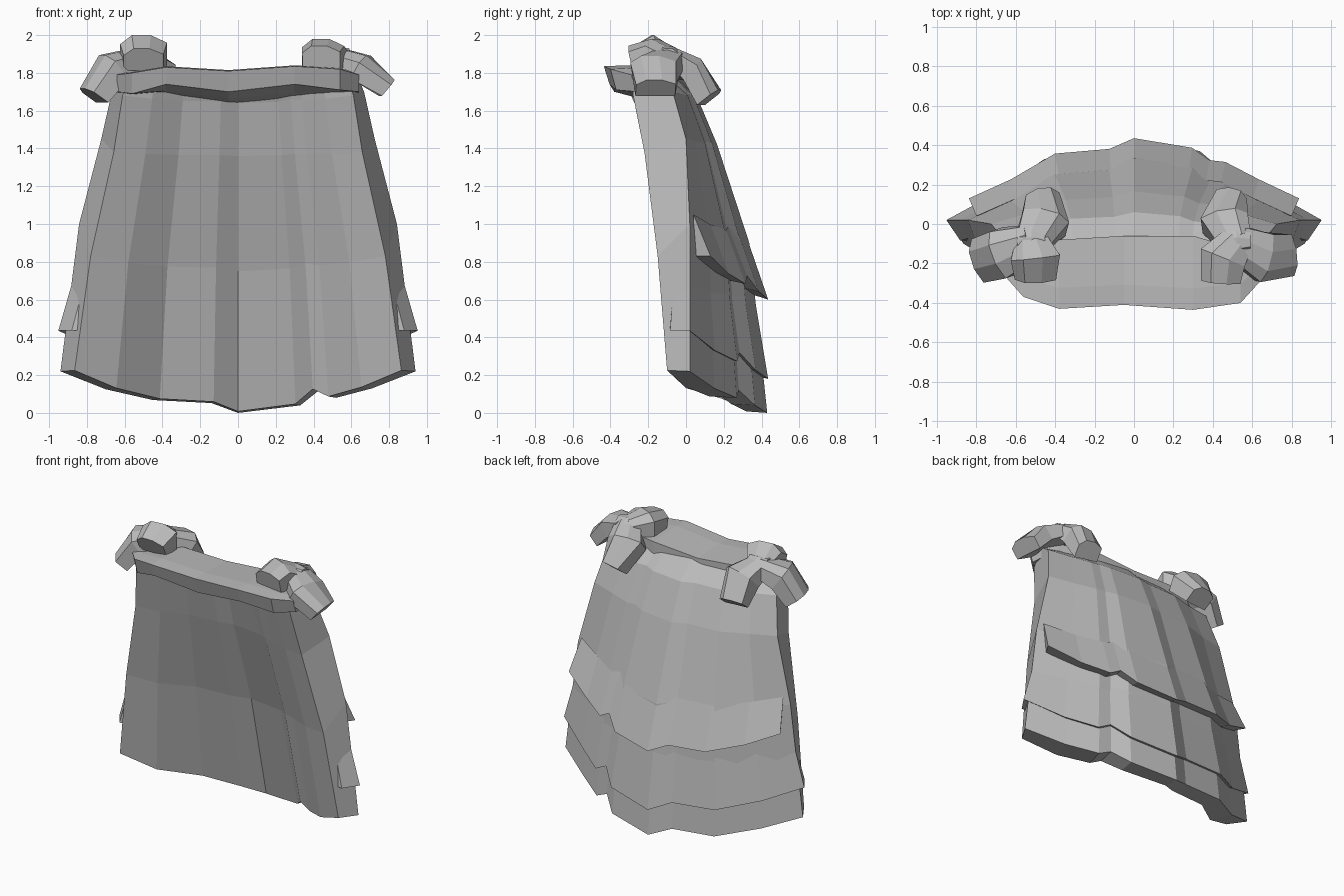
import bpy, bmesh
from mathutils import Vector

if "Cube" in bpy.data.objects:
    bpy.data.objects.remove(bpy.data.objects["Cube"])

cloth = bpy.data.materials.new("grey cloth")
cloth.diffuse_color = (0.5, 0.5, 0.5, 1)
cloth.use_nodes = True
cloth.node_tree.nodes["Principled BSDF"].inputs["Base Color"].default_value = cloth.diffuse_color


def loft(name, rings):
    """Closed solid through equal-length rings, with strip-shaped end caps."""
    bm = bmesh.new()
    vs = [[bm.verts.new(p) for p in r] for r in rings]
    n = len(rings[0])
    for a, b in zip(vs, vs[1:]):
        for i in range(n):
            j = (i + 1) % n
            bm.faces.new((a[i], a[j], b[j], b[i]))
    for r in (vs[0], vs[-1]):
        for i in range((n - 1) // 2):
            quad = [r[i], r[i + 1], r[n - 2 - i], r[n - 1 - i]]
            bm.faces.new(list(dict.fromkeys(quad)))
    bmesh.ops.recalc_face_normals(bm, faces=bm.faces)
    me = bpy.data.meshes.new(name)
    bm.to_mesh(me)
    bm.free()
    me.materials.append(cloth)
    ob = bpy.data.objects.new(name, me)
    bpy.context.collection.objects.link(ob)
    return ob


# Hem folds, from the left edge to the right edge
HEM = [(-.94, .02, .22), (-.70, .15, .125), (-.45, .325, .068), (-.14, .357, .052),
       (0, .43, 0), (.33, .365, .04), (.43, .28, .12), (.52, .268, .08),
       (.71, .15, .13), (.94, .02, .22)]


def drape(columns, rows, power=1.0):
    """Rows are (x scale, centre y, edge y, centre z, edge z)."""
    rings = []
    for x, y, z in columns:
        f, g = (y - .02) / .41, z / .22
        f = f ** power if f > 0 else f
        rings.append([(x * s, ye + (yc - ye) * f, zc + (ze - zc) * g)
                      for s, yc, ye, zc, ze in rows])
    return rings


# Main cape: outside from top to hem, then a flatter inside from hem to top
outer = [(.68, -.07, -.17, 1.80, 1.77), (.71, .06, -.07, 1.67, 1.70),
         (.77, .165, .0, 1.42, 1.45), (.895, .335, .02, .90, 1.0),
         (1, .43, .02, 0, .22)]
inner = [(.92, .32, -.10, .008, .225), (.83, .15, -.15, .75, .83),
         (.70, -.05, -.22, 1.36, 1.38), (.65, -.12, -.28, 1.64, 1.68),
         (.63, -.17, -.28, 1.77, 1.74)]
loft("cape", [a + b for a, b in zip(drape(HEM, outer), drape(HEM, inner, 1.25))])

# Middle tier wraps round the side edges
wrap = [(-.87, -.083, .22)] + HEM + [(.87, -.083, .22)]
loft("middle_tier", drape(wrap, [(.94, .365, .02, .60, .67),
                                 (1.012, .435, .02, .18, .435),
                                 (.955, .39, .01, .19, .44)]))

# Upper tier stops short of the side edges
loft("upper_tier", drape(HEM, [(.85, .325, .04, .92, 1.05),
                               (.89, .435, .13, .60, .83),
                               (.83, .34, .04, .63, .83)]))

# Collar: x, back y, front y, top z, lower front z, underside z
collar = [(-.64, -.17, -.28, 1.79, 1.70, 1.69), (-.56, -.13, -.37, 1.80, 1.69, 1.68),
          (-.38, -.08, -.43, 1.83, 1.74, 1.67), (-.05, -.06, -.41, 1.81, 1.70, 1.63),
          (.30, -.06, -.435, 1.835, 1.74, 1.65), (.54, -.13, -.40, 1.82, 1.71, 1.68),
          (.64, -.17, -.29, 1.79, 1.70, 1.69)]
loft("collar", [[(x, yb, zt - .005), (x, yf * .75, zt + .005), (x, yf, zt),
                 (x, yf + .03, zl), (x, yf * .6, (zl + zu) / 2), (x, yb, zu)]
                for x, yb, yf, zt, zl, zu in collar])


def lobe(name, stations):
    """Six-sided loop; stations are (centre, width, thickness)."""
    pts = [Vector(s[0]) for s in stations]
    rings = []
    for i, (c, w, t) in enumerate(stations):
        d = (pts[min(i + 1, len(pts) - 1)] - pts[max(i - 1, 0)]).normalized()
        side = d.cross(Vector((0, 0, 1))).normalized()
        up = side.cross(d)
        rings.append([pts[i] + side * w * a + up * t * b for a, b in
                      ((-.5, -.5), (-.5, .25), (-.15, .5), (.25, .5), (.5, .2), (.5, -.5))])
    loft(name, rings)


# Shoulder bows: a front loop, an outer tail and a back tail around a knot
bows = {
    "left": ((-.52, -.09, 1.88),
             {"front_loop": [((-.50, -.17, 1.92), .25, .16), ((-.50, -.27, 1.87), .21, .13)],
              "outer_tail": [((-.67, -.15, 1.83), .25, .16), ((-.77, -.18, 1.68), .23, .13)],
              "back_tail": [((-.45, .02, 1.82), .24, .15), ((-.46, .13, 1.67), .17, .13)]}),
    "right": ((.52, -.09, 1.88),
              {"front_loop": [((.45, -.17, 1.905), .24, .15), ((.44, -.29, 1.88), .20, .13)],
               "outer_tail": [((.66, -.17, 1.83), .25, .14), ((.79, -.16, 1.72), .21, .11)],
               "back_tail": [((.46, .02, 1.82), .24, .15), ((.49, .13, 1.67), .16, .13)]})}
for side, (knot, parts) in bows.items():
    for part, stations in parts.items():
        lobe(f"{side}_bow_{part}", [(knot, .17, .11)] + stations)
    k = Vector(knot)
    lobe(f"{side}_bow_knot", [(k + Vector((-.07, 0, 0)), .10, .10), (k, .15, .12),
                              (k + Vector((.07, 0, 0)), .10, .10)])
